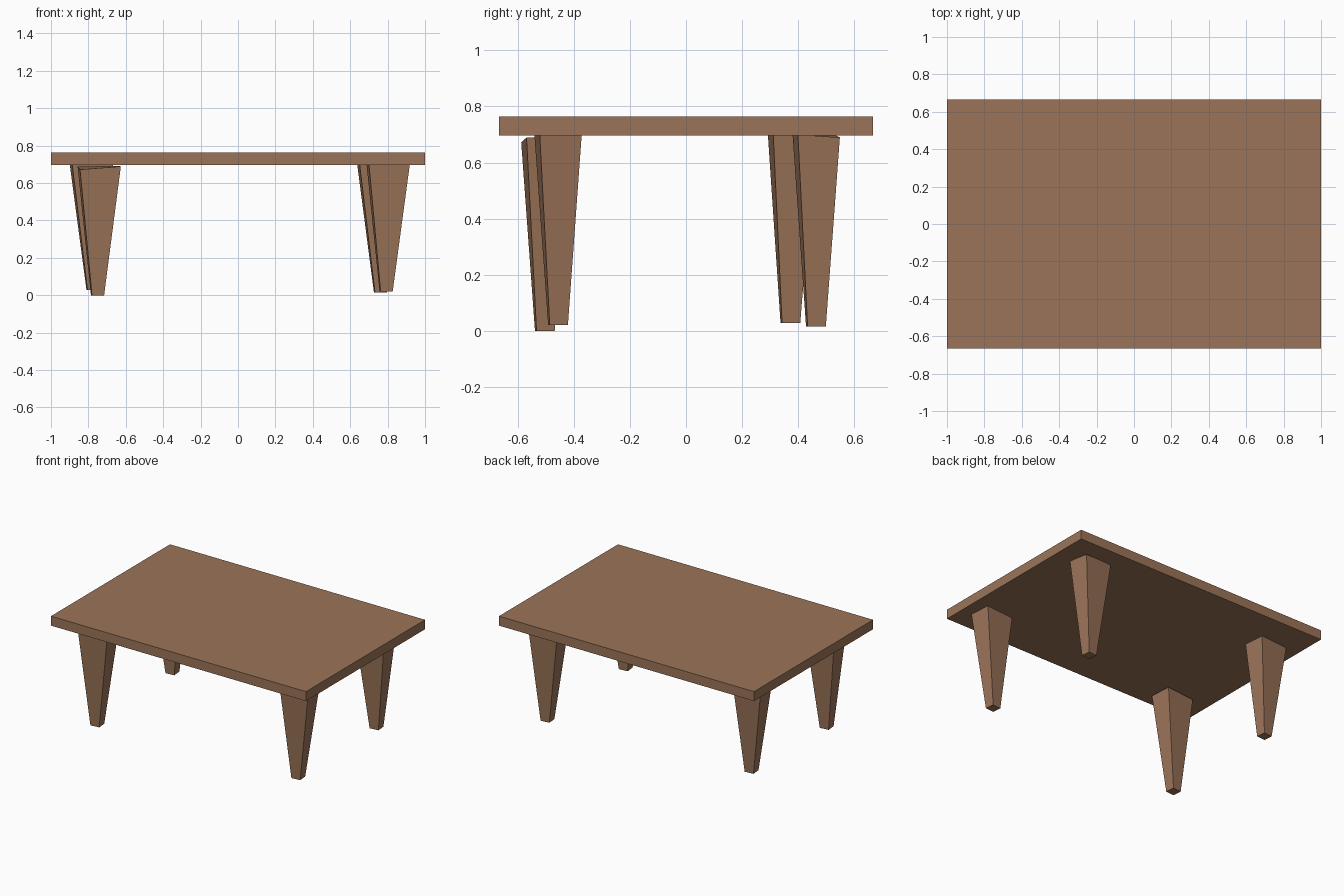
import bpy, bmesh
from mathutils import Matrix, Vector
from math import radians

if "Cube" in bpy.data.objects:
    bpy.data.objects.remove(bpy.data.objects["Cube"])

wood = bpy.data.materials.new("wood")
wood.diffuse_color = (0.33, 0.175, 0.1, 1)
wood.use_nodes = True
wood.node_tree.nodes["Principled BSDF"].inputs["Base Color"].default_value = wood.diffuse_color


def block(name, corners):
    """Six-sided solid from 4 bottom and 4 top corners."""
    bm = bmesh.new()
    v = [bm.verts.new(c) for c in corners]
    bm.faces.new(v[3::-1])
    bm.faces.new(v[4:])
    for i in range(4):
        j = (i + 1) % 4
        bm.faces.new((v[i], v[j], v[j + 4], v[i + 4]))
    mesh = bpy.data.meshes.new(name)
    bm.to_mesh(mesh)
    bm.free()
    mesh.materials.append(wood)
    ob = bpy.data.objects.new(name, mesh)
    bpy.context.collection.objects.link(ob)


def ring(centre, w, d, heights, turn=0):
    """Turned rectangle: front left, front right, back right, back left."""
    rot = Matrix.Rotation(turn, 3, "Z")
    signs = ((-1, -1), (1, -1), (1, 1), (-1, 1))
    return [rot @ Vector((sx * w / 2, sy * d / 2, 0)) + Vector((*centre, z))
            for (sx, sy), z in zip(signs, heights)]


# Table top
block("table_top", ring((0, 0), 2, 1.333, [0.697] * 4) + ring((0, 0), 2, 1.333, [0.764] * 4))

# Tapered legs, all turned a little: foot centre, top centre, foot height, top corner heights
legs = {
    "front_left_leg": ((-0.751, -0.503), (-0.742, -0.503), 0.0, (0.672, 0.689, 0.692, 0.688)),
    "front_right_leg": ((0.792, -0.456), (0.803, -0.456), 0.021, (0.7, 0.7, 0.698, 0.7)),
    "back_right_leg": ((0.762, 0.463), (0.753, 0.464), 0.015, (0.7, 0.7, 0.689, 0.7)),
    "back_left_leg": ((-0.775, 0.372), (-0.784, 0.376), 0.029, (0.7, 0.7, 0.7, 0.7)),
}
for name, (foot, top, z, heights) in legs.items():
    block(name, ring(foot, 0.065, 0.065, [z] * 4, radians(5))
          + ring(top, 0.219, 0.15, heights, radians(5)))
